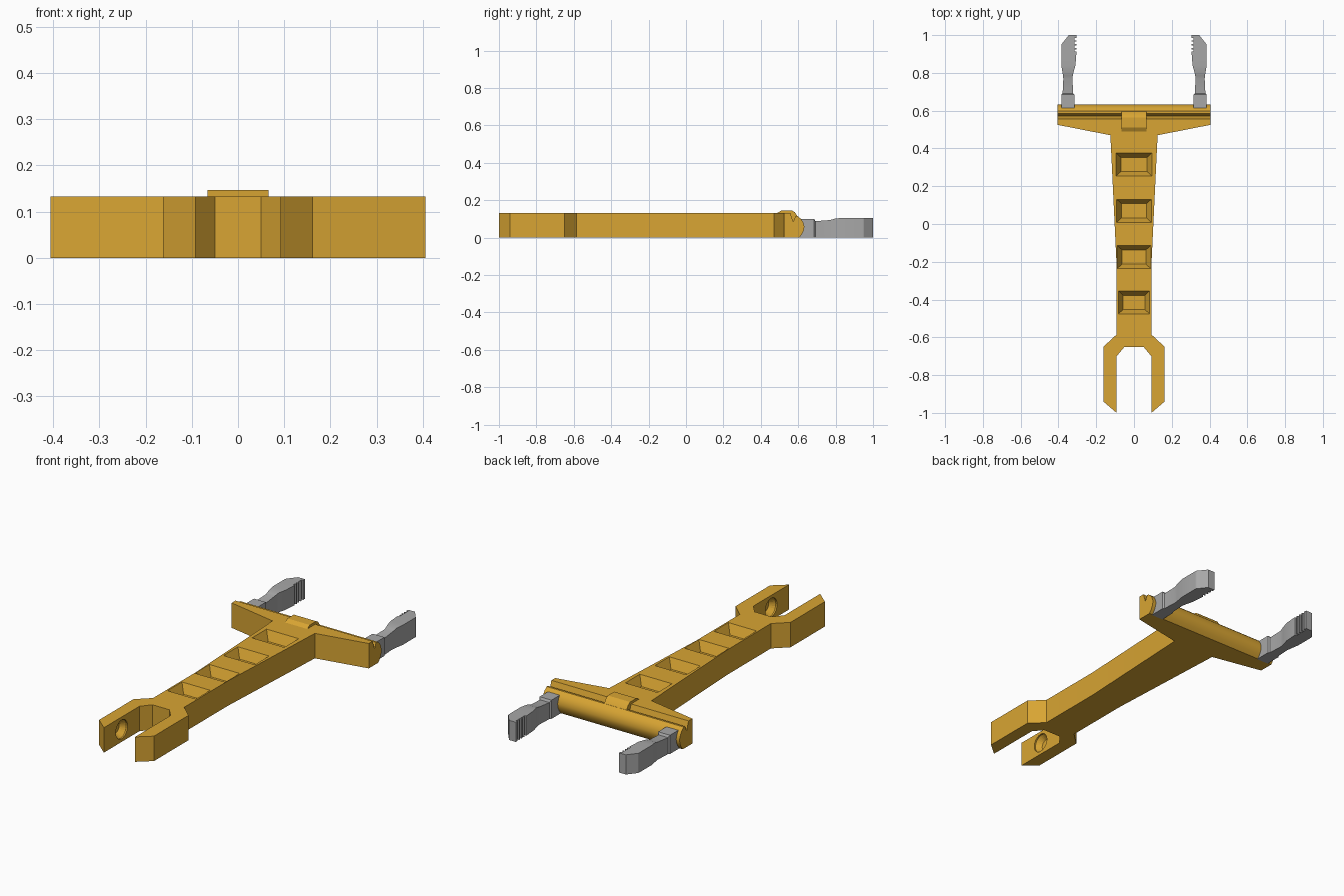
import bpy, bmesh, math
from mathutils import Matrix

if "Cube" in bpy.data.objects:
    bpy.data.objects.remove(bpy.data.objects["Cube"])


def material(name, rgb):
    m = bpy.data.materials.new(name)
    m.diffuse_color = (*rgb, 1)
    m.use_nodes = True
    m.node_tree.nodes["Principled BSDF"].inputs["Base Color"].default_value = m.diffuse_color
    return m


GOLD = material("ochre_gold", (0.69, 0.375, 0.033))
GREY = material("grey", (0.39, 0.39, 0.39))


def loft(name, rings, mat):
    """Solid skin through a series of closed rings, capped at both ends."""
    bm = bmesh.new()
    vs = [[bm.verts.new(p) for p in ring] for ring in rings]
    n = len(vs[0])
    for a, b in zip(vs, vs[1:]):
        for i in range(n):
            j = (i + 1) % n
            bm.faces.new((a[i], a[j], b[j], b[i]))
    bm.faces.new(vs[0][::-1])
    bm.faces.new(vs[-1])
    bmesh.ops.recalc_face_normals(bm, faces=bm.faces)
    me = bpy.data.meshes.new(name)
    bm.to_mesh(me)
    bm.free()
    ob = bpy.data.objects.new(name, me)
    me.materials.append(mat)
    bpy.context.collection.objects.link(ob)
    return ob


def bar_x(name, profile, half, mat):
    """Extrude a (y, z) profile along x."""
    return loft(name, [[(x, y, z) for y, z in profile] for x in (-half, half)], mat)


def cut(target, cutter):
    mod = target.modifiers.new(cutter.name, 'BOOLEAN')
    mod.operation, mod.solver, mod.object = 'DIFFERENCE', 'EXACT', cutter
    cutter.hide_render = True
    cutter.hide_set(True)


# Shaft with forked end and wide shoulders
right = [(0.05, -0.65), (0.092, -0.70), (0.092, -1.0), (0.162, -0.94), (0.162, -0.65),
         (0.092, -0.585), (0.092, -0.22), (0.125, 0.47), (0.405, 0.525), (0.405, 0.54)]
outline = right + [(-x, y) for x, y in reversed(right)]
body = loft("shaft_body", [[(x, y, z) for x, y in outline] for z in (0, 0.133)], GOLD)

# Tapered pockets along the shaft
for i, (y, hx) in enumerate([(-0.415, 0.083), (-0.175, 0.089), (0.07, 0.092), (0.315, 0.095)]):
    rings = []
    for z, inset in ((0.083, 0.026), (0.133, 0.0), (0.16, 0.0)):
        a, b = hx - inset, 0.061 - inset * 0.9
        rings.append([(-a, y - b, z), (a, y - b, z), (a, y + b, z), (-a, y + b, z)])
    cut(body, loft(f"pocket_cutter_{i + 1}", rings, GOLD))

# Round dimples on the inner faces of the fork
for side, s in (("left", -1), ("right", 1)):
    rings = []
    for x, r in ((0.08, 0.05), (0.1, 0.05), (0.128, 0.03)):
        rings.append([(s * x, -0.85 + r * math.cos(t * math.tau / 24),
                       0.067 + r * math.sin(t * math.tau / 24)) for t in range(24)])
    cut(body, loft(f"dimple_cutter_{side}", rings, GOLD))

# Crossbar with a V groove and a rounded outer lip
lip = [(0.54, 0), (0.54, 0.133), (0.557, 0.133), (0.573, 0.085), (0.586, 0.115),
       (0.597, 0.115), (0.615, 0.1), (0.626, 0.083), (0.633, 0.06), (0.630, 0.04),
       (0.620, 0.018), (0.605, 0)]
bar_x("crossbar", lip, 0.405, GOLD)

# Raised clip bridging the groove
clip = [(0.49, 0.12), (0.49, 0.133), (0.512, 0.146), (0.565, 0.146), (0.582, 0.136),
        (0.597, 0.113), (0.59, 0.08), (0.55, 0.08)]
bar_x("crossbar_clip", clip, 0.066, GOLD)

# Gripping arms: y, inner x, outer x, bottom z, top z
sections = [(0.60, 0.315, 0.385, 0.0, 0.1), (0.685, 0.315, 0.385, 0.0, 0.1),
            (0.692, 0.322, 0.378, 0.0, 0.088), (0.77, 0.326, 0.374, 0.0, 0.094),
            (0.785, 0.324, 0.376, 0.0, 0.098), (0.80, 0.321, 0.378, 0.0, 0.103),
            (0.84, 0.310, 0.385, 0.0, 0.105)]
# Gripping teeth near the tip
for k in range(5):
    y = 0.905 + k * 0.02
    for yy, xi in ((y, 0.305), (y + 0.007, 0.305), (y + 0.0072, 0.314), (y + 0.0198, 0.314)):
        if yy < 0.99:
            xo = 0.385 - max(0, yy - 0.95) * 0.8
            sections.append((yy, xi, xo, 0.0, 0.105))
sections.append((1.0, 0.305, 0.345, 0.0, 0.105))
for side, s in (("left", -1), ("right", 1)):
    loft(f"grip_arm_{side}", [[(s * a, y, z0), (s * b, y, z0), (s * b, y, z1), (s * a, y, z1)]
                              for y, a, b, z0, z1 in sections], GREY)

# Smooth only the shallow angles
for ob in bpy.context.collection.objects:
    if not ob.hide_render:
        bpy.ops.object.select_all(action='DESELECT')
        ob.select_set(True)
        bpy.context.view_layer.objects.active = ob
        bpy.ops.object.shade_smooth_by_angle(angle=math.radians(30))
